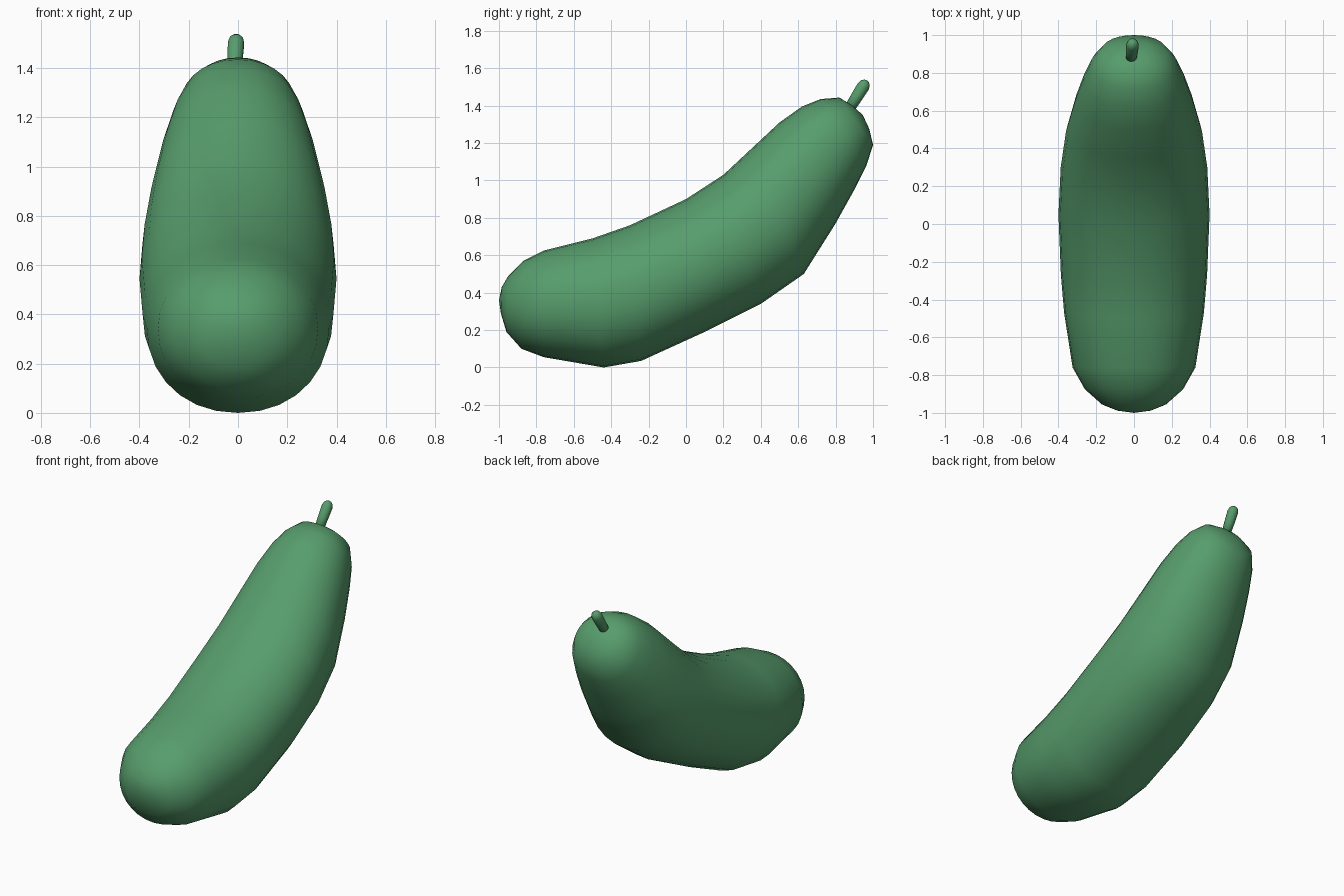
import bpy, bmesh, math
from mathutils import Vector

if "Cube" in bpy.data.objects:
    bpy.data.objects.remove(bpy.data.objects["Cube"])

green = bpy.data.materials.new("cucumber green")
green.diffuse_color = (0.095, 0.335, 0.15, 1)
green.use_nodes = True
green.node_tree.nodes["Principled BSDF"].inputs["Base Color"].default_value = green.diffuse_color


def loft(name, rings, start, end):
    """Skin a list of point rings and close both ends on a tip point."""
    bm = bmesh.new()
    loops = [[bm.verts.new(p) for p in r] for r in rings]
    n = len(loops[0])
    for a, b in zip(loops, loops[1:]):
        for i in range(n):
            j = (i + 1) % n
            bm.faces.new((a[i], a[j], b[j], b[i]))
    for loop, tip in ((loops[0], start), (loops[-1], end)):
        v = bm.verts.new(tip)
        for i in range(n):
            bm.faces.new((loop[i], loop[(i + 1) % n], v))
    bmesh.ops.recalc_face_normals(bm, faces=bm.faces)
    for f in bm.faces:
        f.smooth = True
    me = bpy.data.meshes.new(name)
    bm.to_mesh(me)
    bm.free()
    me.materials.append(green)
    ob = bpy.data.objects.new(name, me)
    bpy.context.collection.objects.link(ob)
    return ob


# Body stations: top y, top z, bottom y, bottom z, half width
stations = [
    (-.985, .43, -.99, .29, .09), (-.95, .49, -.96, .19, .17),
    (-.87, .57, -.88, .10, .26), (-.76, .625, -.76, .055, .325),
    (-.50, .69, -.44, .00, .37), (-.30, .76, -.24, .035, .387),
    (.00, .90, .10, .19, .40), (.20, 1.03, .40, .34, .388),
    (.35, 1.17, .63, .50, .36), (.50, 1.31, .80, .77, .312),
    (.62, 1.395, .90, .95, .27), (.72, 1.435, .965, 1.08, .23),
    (.82, 1.443, 1.0, 1.19, .175), (.89, 1.40, .98, 1.275, .09)]


def soft(t):
    return math.copysign(abs(t) ** 0.95, t)


SIDES = 28
rings = []
for ty, tz, by, bz, w in stations:
    top, bot = Vector((0, ty, tz)), Vector((0, by, bz))
    mid, half = (top + bot) / 2, (top - bot) / 2
    rings.append([mid + half * soft(math.sin(a)) + Vector((w * soft(math.cos(a)), 0, 0))
                  for a in (2 * math.pi * i / SIDES for i in range(SIDES))])
loft("cucumber_body", rings, (0, -1, .36), (0, .945, 1.35))

# Stem with a rounded tip
base, tip = Vector((-.016, .865, 1.37)), Vector((-.006, .968, 1.535))
axis = (tip - base).normalized()
u = axis.cross(Vector((1, 0, 0))).normalized()
v = axis.cross(u)
rings = []
for t, r in ((0, .028), (.45, .032), (.8, .034), (.92, .027), (.98, .014)):
    c = base.lerp(tip, t)
    rings.append([c + r * (u * math.cos(a) + v * math.sin(a))
                  for a in (2 * math.pi * i / 14 for i in range(14))])
loft("stem", rings, base, tip)
